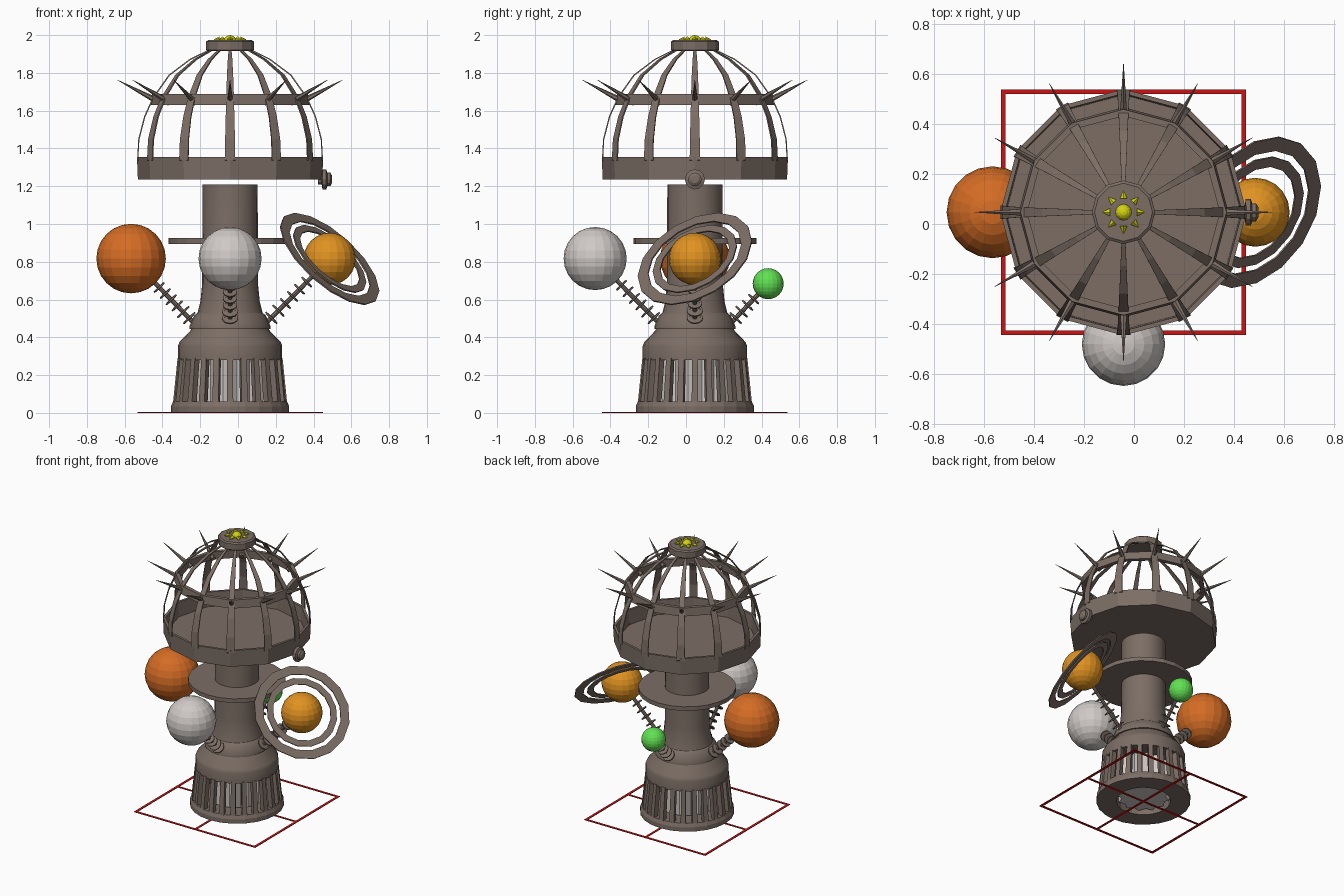
import bpy, bmesh, math
from mathutils import Vector, Matrix

if "Cube" in bpy.data.objects:
    bpy.data.objects.remove(bpy.data.objects["Cube"])

C = Vector((-0.042, 0.047, 0))   # tower axis


def mat(name, r, g, b):
    m = bpy.data.materials.new(name)
    m.diffuse_color = (r, g, b, 1)
    m.use_nodes = True
    m.node_tree.nodes["Principled BSDF"].inputs["Base Color"].default_value = m.diffuse_color
    return m


BROWN = mat("bronze_brown", 0.20, 0.155, 0.13)
ORANGE = mat("rust_orange", 0.66, 0.15, 0.018)
GOLD = mat("golden_orange", 0.75, 0.29, 0.015)
WHITE = mat("pale_grey", 0.63, 0.59, 0.57)
GREEN = mat("bright_green", 0.12, 0.75, 0.085)
YELLOW = mat("yellow", 0.65, 0.65, 0.005)
RED = mat("red", 0.6, 0.006, 0.006)


def finish(name, bm, m, loc=C, smooth=False):
    bmesh.ops.recalc_face_normals(bm, faces=bm.faces)
    me = bpy.data.meshes.new(name)
    bm.to_mesh(me)
    bm.free()
    me.materials.append(m)
    ob = bpy.data.objects.new(name, me)
    ob.location = loc
    bpy.context.collection.objects.link(ob)
    if smooth:
        bpy.ops.object.select_all(action='DESELECT')
        bpy.context.view_layer.objects.active = ob
        ob.select_set(True)
        bpy.ops.object.shade_smooth_by_angle(angle=math.radians(30))
    return ob


def lathe(name, prof, seg, m, hollow=False, loc=C, rot=None, smooth=False):
    """Revolve (r, z) points; hollow closes the profile into a ring."""
    bm = bmesh.new()
    rings = [[bm.verts.new((r * math.cos(math.tau * i / seg), r * math.sin(math.tau * i / seg), z))
              for i in range(seg)] for r, z in prof]
    pairs = list(zip(rings, rings[1:]))
    if hollow:
        pairs.append((rings[-1], rings[0]))
    else:
        bm.faces.new(rings[0])
        bm.faces.new(rings[-1])
    for a, b in pairs:
        for i in range(seg):
            j = (i + 1) % seg
            bm.faces.new((a[i], a[j], b[j], b[i]))
    if rot:
        bm.transform(rot)
    return finish(name, bm, m, loc, smooth)


def strips(name, pts, t, n, m):
    """n radial bars following (r, z, width) points, thickness t."""
    bm = bmesh.new()
    for k in range(n):
        R = Matrix.Rotation(math.tau * k / n, 3, 'Z')
        loops = [[bm.verts.new(R @ Vector(p)) for p in
                  ((r, -w / 2, z), (r, w / 2, z),
                   (r - t[0], w / 2, z - t[1]), (r - t[0], -w / 2, z - t[1]))] for r, z, w in pts]
        for a, b in zip(loops, loops[1:]):
            for i in range(4):
                j = (i + 1) % 4
                bm.faces.new((a[i], a[j], b[j], b[i]))
        bm.faces.new(loops[0])
        bm.faces.new(loops[-1])
    return finish(name, bm, m)


def cones(name, start, end, rad, n, m, seg=6):
    """n cones around the axis from (r, z) start to (r, z) end."""
    bm = bmesh.new()
    a, b = Vector((start[0], 0, start[1])), Vector((end[0], 0, end[1]))
    d = b - a
    q = d.to_track_quat('Z', 'Y').to_matrix().to_4x4()
    for k in range(n):
        M = Matrix.Rotation(math.tau * k / n, 4, 'Z') @ Matrix.Translation((a + b) / 2) @ q
        bmesh.ops.create_cone(bm, cap_ends=True, segments=seg, radius1=rad, radius2=0.001,
                              depth=d.length, matrix=M)
    return finish(name, bm, m)


def ball(name, p, r, m, u=20, v=12):
    bm = bmesh.new()
    bmesh.ops.create_uvsphere(bm, u_segments=u, v_segments=v, radius=r)
    return finish(name, bm, m, Vector(p))


# Red ground frame with cross
bm = bmesh.new()
for a in range(4):
    R = Matrix.Rotation(a * math.pi / 2, 4, 'Z')
    for p, s in (((0, 0.482, 0.002), (0.982, 0.018, 0.004)), ((0.24, 0, 0.002), (0.48, 0.016, 0.004))):
        bmesh.ops.create_cube(bm, size=1, matrix=R @ Matrix.Translation(p) @ Matrix.Diagonal((*s, 1)))
finish("ground_frame", bm, RED)

# Slatted base
lathe("base_ring", [(0.18, 0.004), (0.313, 0.004), (0.313, 0.035), (0.302, 0.06), (0.18, 0.06)],
      24, BROWN, hollow=True)
strips("base_slats", [(0.302, 0.055, 0.034), (0.278, 0.29, 0.03)], (0.035, 0), 24, BROWN)
bm = bmesh.new()
lo, hi = [], []
for i in range(24):
    r, a = (0.175, 0.145)[i % 2], math.tau * i / 24
    lo.append(bm.verts.new((r * math.cos(a), r * math.sin(a), 0.03)))
    hi.append(bm.verts.new((r * math.cos(a), r * math.sin(a), 0.285)))
for i in range(24):
    j = (i + 1) % 24
    bm.faces.new((lo[i], lo[j], hi[j], hi[i]))
bm.faces.new(lo)
bm.faces.new(hi)
finish("inner_lamp", bm, WHITE)

# Shoulder, column and collar disc
lathe("shoulder", [(0.276, 0.28), (0.276, 0.355), (0.268, 0.375), (0.21, 0.435), (0.205, 0.445)],
      24, BROWN, smooth=True)
lathe("column", [(0.215, 0.445), (0.215, 0.458), (0.19, 0.515), (0.172, 0.53), (0.157, 0.59),
                 (0.148, 0.68), (0.146, 1.21)], 24, BROWN, smooth=True)
lathe("collar_disc", [(0.14, 0.895), (0.325, 0.895), (0.325, 0.925), (0.14, 0.925)],
      24, BROWN, hollow=True)

# Dome tray, ribs, hoop, spikes and cap
lathe("dome_tray", [(0.488, 1.235), (0.493, 1.355), (0.475, 1.355), (0.47, 1.25)], 12, BROWN)
strips("dome_ribs", [(0.492, 1.34, 0.055), (0.486, 1.45, 0.052), (0.455, 1.57, 0.046),
                     (0.41, 1.67, 0.041), (0.325, 1.79, 0.033), (0.215, 1.873, 0.024),
                     (0.11, 1.925, 0.015)], (0.006, 0.004), 12, BROWN)
lathe("dome_hoop", [(0.42, 1.63), (0.412, 1.688), (0.385, 1.688), (0.39, 1.63)], 12, BROWN, hollow=True)
cones("dome_spikes", (0.37, 1.643), (0.595, 1.762), 0.018, 12, BROWN)
lathe("dome_cap", [(0.12, 1.915), (0.127, 1.922), (0.127, 1.965), (0.116, 1.973)], 12, BROWN)
ball("sun", C + Vector((0, 0, 1.966)), 0.034, YELLOW, 12, 8)
cones("sun_rays", (0.055, 1.977), (0.085, 1.977), 0.016, 8, YELLOW, 5)

# Knob on the tray's right side
lathe("side_knob", [(0.026, -0.02), (0.026, 0), (0.053, 0.004), (0.053, 0.024), (0.036, 0.03),
                    (0.036, 0.045), (0.02, 0.055)], 12, BROWN,
      loc=C + Vector((0.485, 0, 1.236)), rot=Matrix.Rotation(math.pi / 2, 4, 'Y'))


# Planets on coiled arms
def planet(name, angle, dist, z, r, m, coils):
    out = Vector((math.cos(angle), math.sin(angle), 0))
    c = C + out * dist + Vector((0, 0, z))
    ball(name, c, r, m)
    s = C + out * 0.205 + Vector((0, 0, 0.49))
    d = c - s
    rot = d.to_track_quat('Z', 'Y').to_matrix().to_4x4()
    lathe(name + "_rod", [(0.012, -0.05), (0.012, d.length - r * 0.9)], 8, BROWN, loc=s, rot=rot)
    reach = d.length - r
    for i in range(coils):
        h = reach * (i + 0.35) / coils
        R = 0.043 if i < 2 else 0.038
        lathe(f"{name}_coil_{i}", [(R, h - 0.004), (R, h + 0.004), (R - 0.014, h + 0.006), (R - 0.014, h - 0.006)],
              12, BROWN, hollow=True, loc=s, rot=rot)
        lathe(f"{name}_hub_{i}", [(R - 0.012, h - 0.002), (R - 0.012, h + 0.002)], 8, BROWN, loc=s, rot=rot)
    return c


planet("rust_planet", math.pi, 0.524, 0.817, 0.184, ORANGE, 6)
planet("pale_planet", -math.pi / 2, 0.528, 0.817, 0.167, WHITE, 6)
planet("green_planet", math.pi / 2, 0.388, 0.684, 0.082, GREEN, 4)
ringed = planet("ringed_planet", 0, 0.527, 0.815, 0.138, GOLD, 6)

# Tilted planet rings
tilt = Vector((0.61, -0.405, 0.68)).to_track_quat('Z', 'Y').to_matrix().to_4x4()
for nm, r0, r1 in (("outer_planet_ring", 0.27, 0.33), ("inner_planet_ring", 0.2, 0.243)):
    lathe(nm, [(r0, -0.004), (r1, -0.004), (r1, 0.004), (r0, 0.004)], 16, BROWN,
          hollow=True, loc=ringed, rot=tilt)
